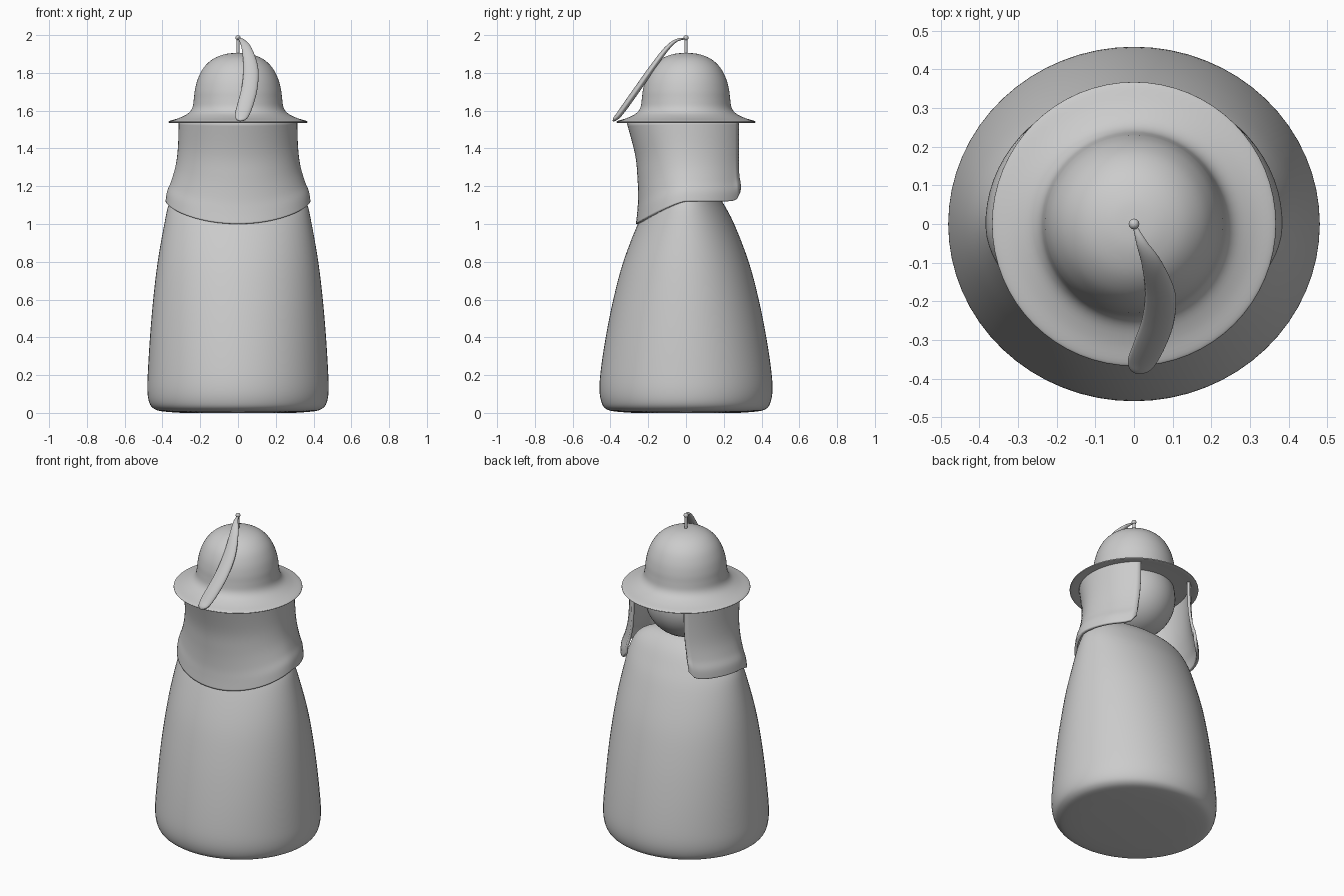
import bpy, bmesh, math
from mathutils import Vector

if "Cube" in bpy.data.objects:
    bpy.data.objects.remove(bpy.data.objects["Cube"])


def spline(keys, steps):
    """Catmull-Rom through a few key tuples."""
    out, n = [], len(keys)
    for i in range(n - 1):
        p = [Vector(keys[min(max(i + k, 0), n - 1)]) for k in (-1, 0, 1, 2)]
        for s in range(steps):
            t = s / steps
            out.append(0.5 * (2 * p[1] + (p[2] - p[0]) * t
                              + (2 * p[0] - 5 * p[1] + 4 * p[2] - p[3]) * t * t
                              + (3 * p[1] - p[0] - 3 * p[2] + p[3]) * t ** 3))
    return out + [Vector(keys[-1])]


def loft(name, rings, closed=True, caps=True):
    """Skin a list of point rings into a smooth mesh object."""
    bm = bmesh.new()
    rows = [[bm.verts.new(p) for p in ring] for ring in rings]
    n = len(rows[0])
    for a, b in zip(rows, rows[1:]):
        for j in range(n if closed else n - 1):
            k = (j + 1) % n
            bm.faces.new((a[j], a[k], b[k], b[j]))
    if caps:
        bm.faces.new(rows[0][::-1])
        bm.faces.new(rows[-1])
    bmesh.ops.recalc_face_normals(bm, faces=bm.faces)
    me = bpy.data.meshes.new(name)
    bm.to_mesh(me)
    bm.free()
    ob = bpy.data.objects.new(name, me)
    bpy.context.collection.objects.link(ob)
    smooth(ob)
    return ob


def smooth(ob):
    bpy.ops.object.select_all(action='DESELECT')
    bpy.context.view_layer.objects.active = ob
    ob.select_set(True)
    bpy.ops.object.shade_smooth_by_angle(angle=math.radians(45))


def oval(a, b, z, n=64):
    return [(a * math.cos(math.tau * i / n), b * math.sin(math.tau * i / n), z)
            for i in range(n)]


def ball(name, r, z, seg, rings):
    bpy.ops.mesh.primitive_uv_sphere_add(segments=seg, ring_count=rings, radius=r,
                                         location=(0, 0, z))
    bpy.context.object.name = name
    smooth(bpy.context.object)


# Robe: oval sections (half width, half depth, height)
robe = [(.30, .28, 0), (.40, .38, .008), (.445, .425, .022), (.47, .447, .055),
        (.48, .458, .12), (.477, .452, .22), (.466, .425, .4), (.449, .385, .6),
        (.425, .332, .8), (.39, .255, 1.0), (.364, .197, 1.11), (.315, .145, 1.19),
        (.22, .09, 1.24), (.1, .04, 1.255), (.01, .005, 1.257)]
loft("robe", [oval(*k) for k in spline(robe, 4)])

# Head
ball("head", .236, 1.48, 48, 24)

# Hat: brim underside, rim, then dome (radius, height)
hat = [(.20, 1.545), (.30, 1.54), (.358, 1.535), (.367, 1.54), (.358, 1.547),
       (.31, 1.562), (.265, 1.585), (.242, 1.615), (.234, 1.66), (.228, 1.71),
       (.212, 1.77), (.18, 1.83), (.13, 1.875), (.065, 1.9), (.004, 1.906)]
loft("hat", [oval(r, r, z) for r, z in spline(hat, 4)])

# Collar: wraps the front and sides, open at the back
# keys: (height fraction, front depth, side width, back depth)
collar = [(0, .257, .376, .345), (.12, .250, .368, .347), (.25, .246, .346, .338),
          (.45, .249, .322, .334), (.68, .262, .310, .334), (1, .308, .306, .334)]
T_END, COLS = math.radians(55), 56
rings = []
for u, f, s, k in spline(collar, 5):
    ring = []
    for j in range(COLS + 1):
        q = 2 * j / COLS - 1
        t = -math.pi / 2 + abs(q) * (T_END + math.pi / 2)
        sn = math.sin(t)
        low = 1.12 - .12 * max(0, -sn) ** 1.3
        # round off the lower back corners
        e = max(0, (abs(q) - .90) / .10)
        low += .05 * (1 - math.sqrt(max(0, 1 - e * e)))
        y = sn * (f if sn < 0 else k)
        ring.append((math.copysign(s * math.cos(t), q), y, low + (1.545 - low) * u))
    rings.append(ring)
ob = loft("collar", rings, closed=False, caps=False)
mod = ob.modifiers.new("thickness", 'SOLIDIFY')
mod.thickness = .016
mod.offset = 0

# Stem and knob on top of the hat
loft("stem", [oval(.008, .008, z, 12) for z in (1.89, 1.985)])
ball("knob", .014, 1.986, 12, 8)

# Feather: flattened tube (x, y, z, half width, half thickness)
feather = [(0, 0, 1.982, .004, .004), (.02, -.05, 1.972, .014, .008),
           (.047, -.105, 1.925, .027, .013), (.068, -.18, 1.825, .039, .016),
           (.062, -.25, 1.725, .042, .017), (.041, -.31, 1.64, .042, .017),
           (.022, -.352, 1.582, .038, .015), (.013, -.376, 1.556, .026, .011),
           (.011, -.386, 1.545, .004, .003)]
keys = spline(feather, 5)
rings = []
for i, k in enumerate(keys):
    c = Vector(k[:3])
    d = Vector(keys[min(i + 1, len(keys) - 1)][:3]) - Vector(keys[max(i - 1, 0)][:3])
    nrm = Vector((0, d.z, -d.y)).normalized()
    side = d.cross(nrm).normalized()
    rings.append([c + side * k[3] * math.cos(math.tau * j / 20)
                  + nrm * k[4] * math.sin(math.tau * j / 20) for j in range(20)])
loft("feather", rings)
